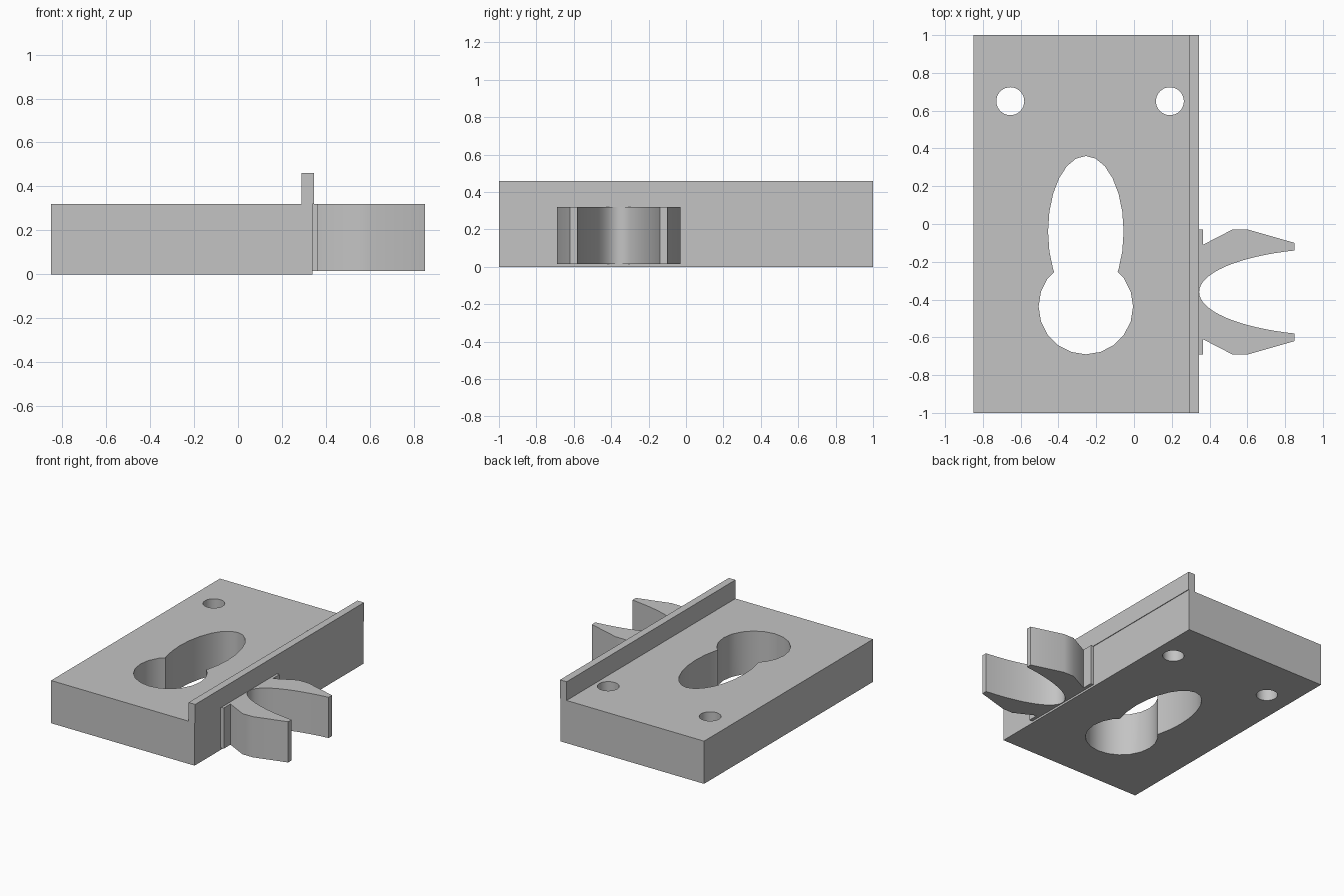
import bpy, bmesh
from math import sin, cos, pi, acos

cube = bpy.data.objects.get("Cube")
if cube:
    bpy.data.objects.remove(cube, do_unlink=True)

grey = bpy.data.materials.new("plain grey")
grey.use_nodes = True
colour = (0.55, 0.55, 0.55, 1)
grey.diffuse_color = colour
grey.node_tree.nodes["Principled BSDF"].inputs["Base Color"].default_value = colour


def prism(name, outline, z0, z1):
    """Extrude a flat outline from z0 up to z1."""
    bm = bmesh.new()
    base = bm.faces.new([bm.verts.new((x, y, z0)) for x, y in outline])
    top = bmesh.ops.extrude_face_region(bm, geom=[base])["geom"]
    moved = [v for v in top if isinstance(v, bmesh.types.BMVert)]
    bmesh.ops.translate(bm, verts=moved, vec=(0, 0, z1 - z0))
    bmesh.ops.recalc_face_normals(bm, faces=bm.faces)
    mesh = bpy.data.meshes.new(name)
    bm.to_mesh(mesh)
    bm.free()
    mesh.materials.append(grey)
    obj = bpy.data.objects.new(name, mesh)
    bpy.context.collection.objects.link(obj)
    return obj


def box(x0, x1, y0, y1):
    return [(x0, y0), (x1, y0), (x1, y1), (x0, y1)]


def ellipse(cx, cy, rx, ry, sides):
    return [(cx + rx * cos(2 * pi * i / sides), cy + ry * sin(2 * pi * i / sides))
            for i in range(sides)]


def activate(obj):
    bpy.ops.object.select_all(action='DESELECT')
    obj.select_set(True)
    bpy.context.view_layer.objects.active = obj


def smooth(obj):
    activate(obj)
    bpy.ops.object.shade_smooth_by_angle(angle=pi / 6)


# Base plate with a keyhole opening and two screw holes
plate = prism("base_plate", box(-0.85, 0.34, -1, 1), 0, 0.32)
openings = [
    ellipse(-0.255, -0.04, 0.20, 0.40, 24),
    ellipse(-0.255, -0.437, 0.25, 0.253, 20),
    ellipse(-0.655, 0.65, 0.074, 0.074, 32),
    ellipse(0.19, 0.65, 0.074, 0.074, 32),
]
for outline in openings:
    cutter = prism("hole_cutter", outline, -0.2, 0.6)
    cutter.hide_render = True
    activate(plate)
    mod = plate.modifiers.new("hole", 'BOOLEAN')
    mod.operation = 'DIFFERENCE'
    mod.solver = 'EXACT'
    mod.object = cutter
    bpy.ops.object.modifier_apply(modifier=mod.name)
    bpy.data.objects.remove(cutter, do_unlink=True)
smooth(plate)

# Raised lip along the edge
prism("edge_lip", box(0.29, 0.345, -1, 1), 0.32, 0.46)

# Forked clip: one outer side, mirrored, joined by an elliptical mouth
mid_y = -0.36
outer = [(0.33, 0.33), (0.365, 0.33), (0.365, 0.25), (0.52, 0.33),
         (0.605, 0.33), (0.85, 0.26)]
mouth_x, reach, half = 1.1, 0.755, 0.233
start = acos((mouth_x - 0.85) / reach)
steps = 32
mouth = []
for i in range(steps + 1):
    a = start * (1 - 2 * i / steps)
    mouth.append((mouth_x - reach * cos(a), half * sin(a)))
profile = outer + mouth + [(x, -y) for x, y in reversed(outer)]
clip = prism("forked_clip", [(x, mid_y + y) for x, y in profile], 0.015, 0.32)
smooth(clip)
